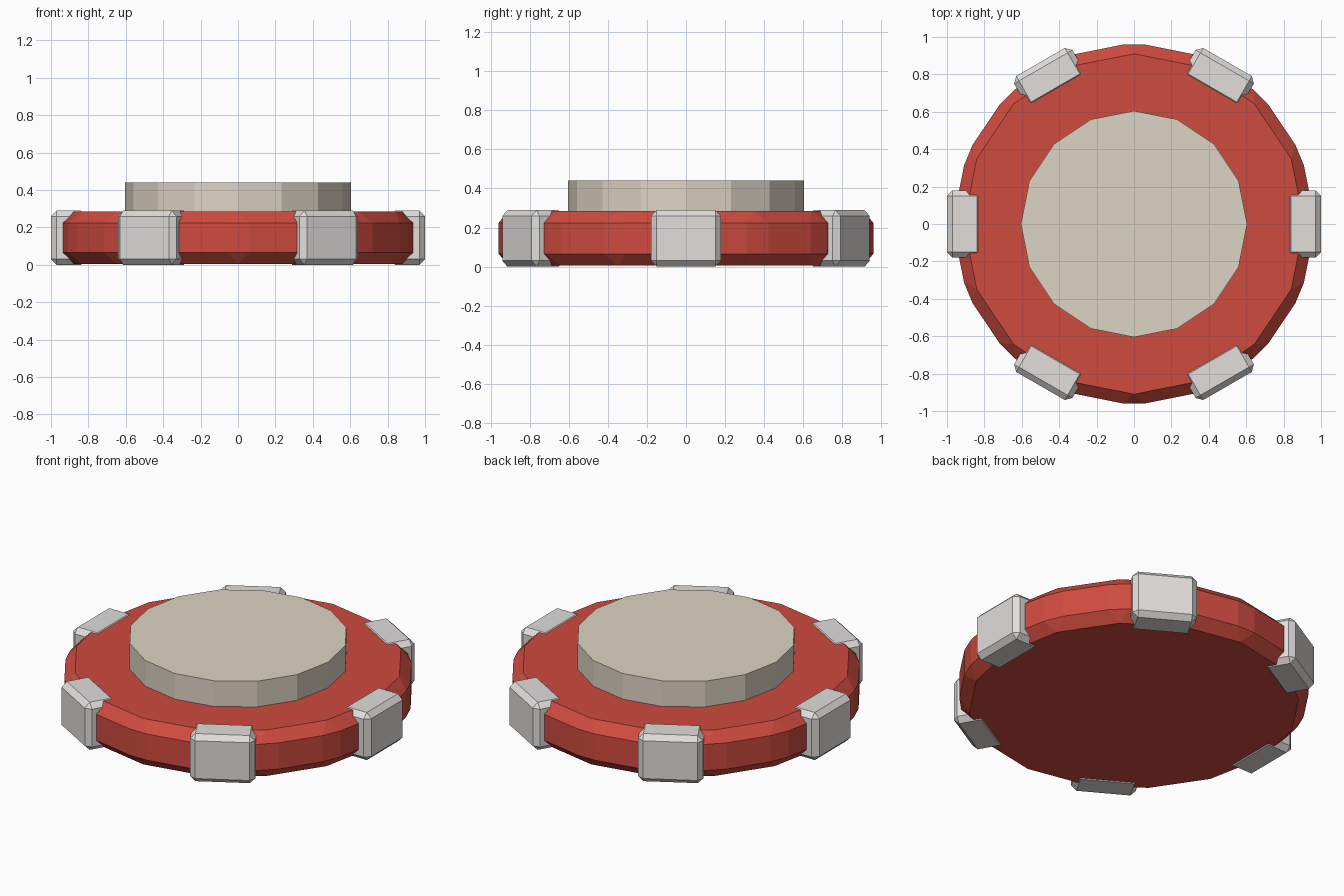
import bpy
from math import cos, sin, radians

if "Cube" in bpy.data.objects:
    bpy.data.objects.remove(bpy.data.objects["Cube"])


def material(name, color):
    m = bpy.data.materials.new(name)
    m.diffuse_color = (*color, 1)
    m.use_nodes = True
    m.node_tree.nodes["Principled BSDF"].inputs["Base Color"].default_value = m.diffuse_color
    return m


def bevel(obj, width):
    mod = obj.modifiers.new("Bevel", 'BEVEL')
    mod.width = width
    mod.segments = 1
    mod.limit_method = 'NONE'


def disc(name, radius, z0, z1, mat):
    bpy.ops.mesh.primitive_cylinder_add(vertices=16, radius=radius, depth=z1 - z0,
                                        location=(0, 0, (z0 + z1) / 2))
    obj = bpy.context.object
    obj.name = name
    obj.data.materials.append(mat)
    return obj


red = material("red", (0.62, 0.07, 0.05))
cream = material("cream", (0.72, 0.66, 0.55))
white = material("off_white", (0.75, 0.73, 0.71))

# Chamfered 16-sided chip body
body = disc("chip_body", 0.971, 0.005, 0.284, red)
bevel(body, 0.06)

# Raised centre disc
disc("centre_disc", 0.605, 0.15, 0.44, cream)

# Six chamfered edge blocks around the rim
R_IN, R_OUT = 0.81, 1.0
for i in range(6):
    a = radians(60 * i)
    r = (R_IN + R_OUT) / 2
    bpy.ops.mesh.primitive_cube_add(size=1, location=(r * cos(a), r * sin(a), 0.1445),
                                    rotation=(0, 0, a))
    block = bpy.context.object
    block.name = f"edge_block_{i + 1}"
    for v in block.data.vertices:
        v.co.x *= R_OUT - R_IN
        v.co.y *= 0.36
        v.co.z *= 0.289
    block.data.materials.append(white)
    bevel(block, 0.03)
